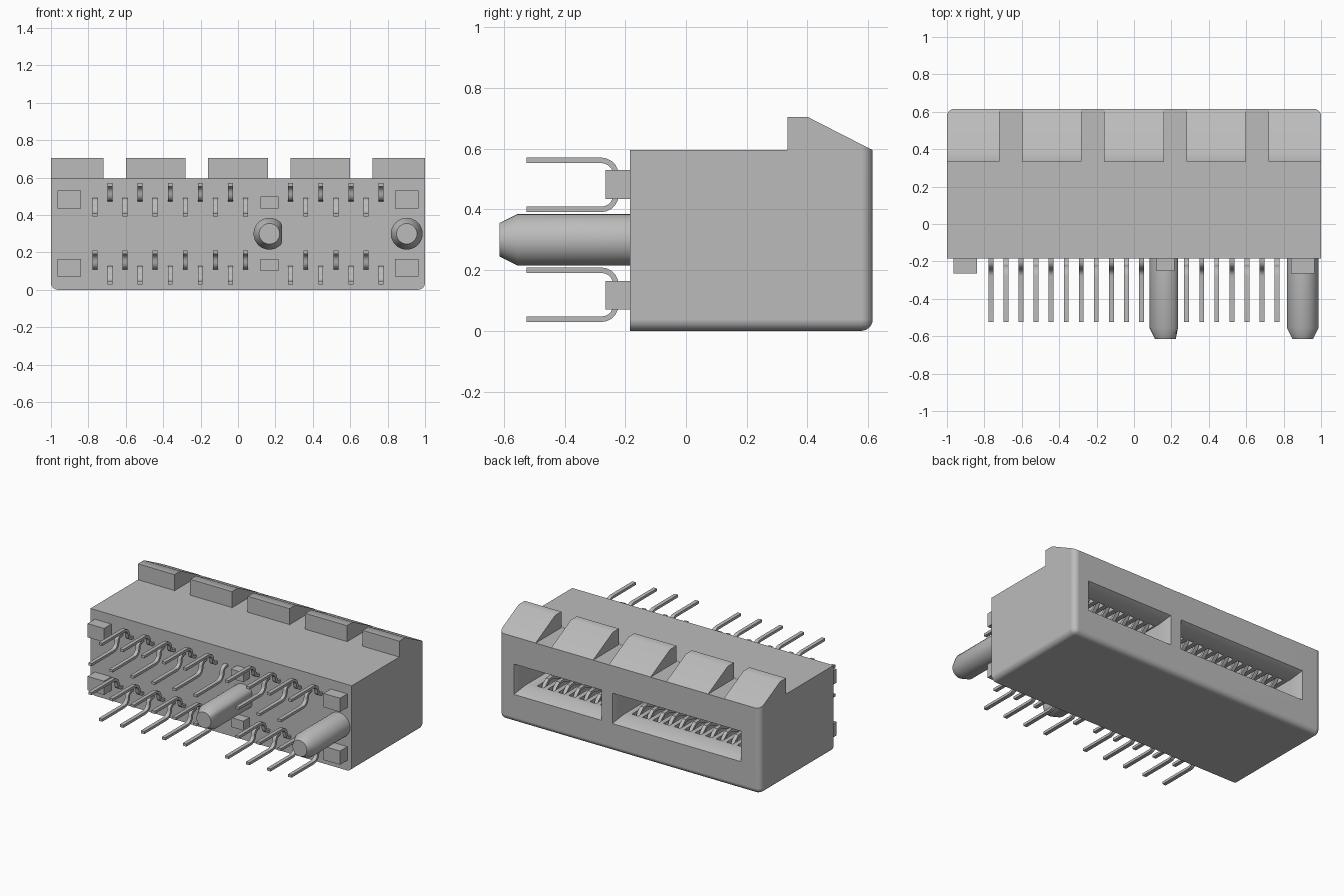
import bpy, bmesh, math
from mathutils import Vector

cube = bpy.data.objects.get("Cube")
if cube:
    bpy.data.objects.remove(cube, do_unlink=True)

grey = bpy.data.materials.new("plain_grey")
grey.use_nodes = True
grey.diffuse_color = (0.5, 0.5, 0.5, 1)
grey.node_tree.nodes["Principled BSDF"].inputs["Base Color"].default_value = (0.5, 0.5, 0.5, 1)

FRONT, BACK, TOP, MID = -0.185, 0.615, 0.595, 0.3
PITCH = 0.0805
COLUMNS = [(i, -0.765 + PITCH * i) for i in range(20) if i not in (11, 12)]


def finish(bm, name, smooth=False):
    bmesh.ops.recalc_face_normals(bm, faces=bm.faces)
    mesh = bpy.data.meshes.new(name)
    bm.to_mesh(mesh)
    bm.free()
    mesh.materials.append(grey)
    obj = bpy.data.objects.new(name, mesh)
    bpy.context.collection.objects.link(obj)
    if smooth:
        smooth_shade(obj)
    return obj


def activate(obj):
    bpy.ops.object.select_all(action='DESELECT')
    obj.select_set(True)
    bpy.context.view_layer.objects.active = obj


def smooth_shade(obj):
    activate(obj)
    bpy.ops.object.shade_smooth_by_angle(angle=math.radians(30))


def loft(bm, rings):
    """Closed solid through a row of equal-sized point rings."""
    loops = [[bm.verts.new(p) for p in ring] for ring in rings]
    n = len(loops[0])
    for a, b in zip(loops, loops[1:]):
        for k in range(n):
            bm.faces.new((a[k], a[(k + 1) % n], b[(k + 1) % n], b[k]))
    bm.faces.new(loops[0][::-1])
    bm.faces.new(loops[-1])


def rect(x0, x1, z0, z1, y):
    return [(x0, y, z0), (x1, y, z0), (x1, y, z1), (x0, y, z1)]


def box(bm, x0, x1, y0, y1, z0, z1):
    loft(bm, [rect(x0, x1, z0, z1, y0), rect(x0, x1, z0, z1, y1)])


def extrude_x(bm, profile, x0, x1):
    loft(bm, [[(x, y, z) for y, z in profile] for x in (x0, x1)])


def cut(obj, cutter):
    cutter.hide_render = True
    mod = obj.modifiers.new("cut", 'BOOLEAN')
    mod.operation = 'DIFFERENCE'
    mod.solver = 'EXACT'
    mod.object = cutter
    activate(obj)
    bpy.ops.object.modifier_apply(modifier=mod.name)
    bpy.data.objects.remove(cutter, do_unlink=True)


# Housing: side profile with the ridge, rounded on the bottom and back edges
bm = bmesh.new()
extrude_x(bm, [(FRONT, 0), (BACK, 0), (BACK, TOP), (0.4, 0.705),
               (0.335, 0.705), (0.335, TOP), (FRONT, TOP)], -1, 1)


def is_rounded(edge):
    a, b = (v.co for v in edge.verts)
    m = (a + b) / 2
    ends, low, rear = abs(m.x) > 0.99, m.z < 0.01, m.y > BACK - 0.01
    return ends + low + rear == 2 and abs(m.z - TOP) > 0.01 and m.y > FRONT + 0.01


bmesh.ops.bevel(bm, geom=[e for e in bm.edges if is_rounded(e)], offset=0.038,
                segments=6, profile=0.5, affect='EDGES')
housing = finish(bm, "housing")

# Card slots with a tapered lead-in
bm = bmesh.new()
for x0, x1 in ((-0.85, 0.133), (0.217, 0.886)):
    outer, inner = (x0, x1, 0.195, 0.405), (x0 + 0.03, x1 - 0.03, 0.235, 0.365)
    loft(bm, [rect(*inner, 0), rect(*inner, 0.535),
              rect(*outer, BACK), rect(*outer, 0.7)])
cut(housing, finish(bm, "slot_cutter"))

# Contact grooves in the slot walls, and the gaps between the ridge teeth
bm = bmesh.new()
for i, x in COLUMNS:
    box(bm, x - 0.024, x + 0.024, 0.02, 0.5, 0.13, 0.47)
for x in (-0.66, -0.22, 0.22, 0.66):
    box(bm, x - 0.06, x + 0.06, 0.33, 0.7, TOP - 0.001, 0.8)
cut(housing, finish(bm, "groove_cutter"))
smooth_shade(housing)
weighted = housing.modifiers.new("weighted_normals", 'WEIGHTED_NORMAL')
weighted.keep_sharp = True

# Contacts: spring inside the slot, S-bend outside, straight solder leg
SPRING = [(0.47, 0.41), (0.45, 0.37), (0.42, 0.345), (0.38, 0.342), (0.33, 0.36),
          (0.2, 0.41), (0, 0.455), (-0.1, 0.482), (-0.195, 0.482)]


def contact_path(leg):
    side = 1 if leg > 0.482 else -1
    path = list(SPRING)
    # quarter bend away from the exit, then quarter bend into the leg
    for k in range(1, 5):
        t = math.radians(22.5 * k)
        path.append((-0.195 - 0.035 * math.sin(t), 0.482 + side * 0.03 * (1 - math.cos(t))))
    for k in range(1, 6):
        t = math.radians(18 * k)
        path.append((-0.23 - 0.05 * (1 - math.cos(t)), leg - side * 0.05 * (1 - math.sin(t))))
    return path + [(-0.525, leg)]


def ribbon(bm, path, x, width, thick):
    pts = [Vector(p) for p in path]
    rings = []
    for k, p in enumerate(pts):
        d = (pts[min(k + 1, len(pts) - 1)] - pts[max(k - 1, 0)]).normalized()
        n = Vector((-d.y, d.x)) * thick / 2
        a, b = p + n, p - n
        rings.append([(x - width / 2, *a), (x + width / 2, *a),
                      (x + width / 2, *b), (x - width / 2, *b)])
    loft(bm, rings)


for row in ("upper", "lower"):
    bm = bmesh.new()
    for i, x in COLUMNS:
        path = contact_path(0.562 if i % 2 else 0.4)
        if row == "lower":
            path = [(y, 2 * MID - z) for y, z in path]
        ribbon(bm, path, x, 0.026, 0.018)
    finish(bm, row + "_contacts", smooth=True)

# Standoff blocks on the front face
bm = bmesh.new()
for x, half, depth, z0, z1 in ((-0.903, 0.063, 0.08, 0.435, 0.53),
                               (0.903, 0.063, 0.08, 0.435, 0.53),
                               (0.168, 0.048, 0.065, 0.435, 0.5)):
    box(bm, x - half, x + half, FRONT - depth, FRONT + 0.02, z0, z1)
    box(bm, x - half, x + half, FRONT - depth, FRONT + 0.02, 2 * MID - z1, 2 * MID - z0)
finish(bm, "standoffs")

# Locating pegs with tapered tips; the middle one has a flat side
for name, x, limit in (("middle_peg", 0.168, 0.235), ("end_peg", 0.902, 1)):
    bm = bmesh.new()
    rings = []
    for y, r in ((FRONT + 0.02, 0.085), (-0.555, 0.085), (-0.615, 0.055)):
        angles = [math.tau * k / 32 for k in range(32)]
        rings.append([(min(x + r * math.cos(t), limit), y, MID + r * math.sin(t))
                      for t in angles])
    loft(bm, rings)
    finish(bm, name, smooth=True)
